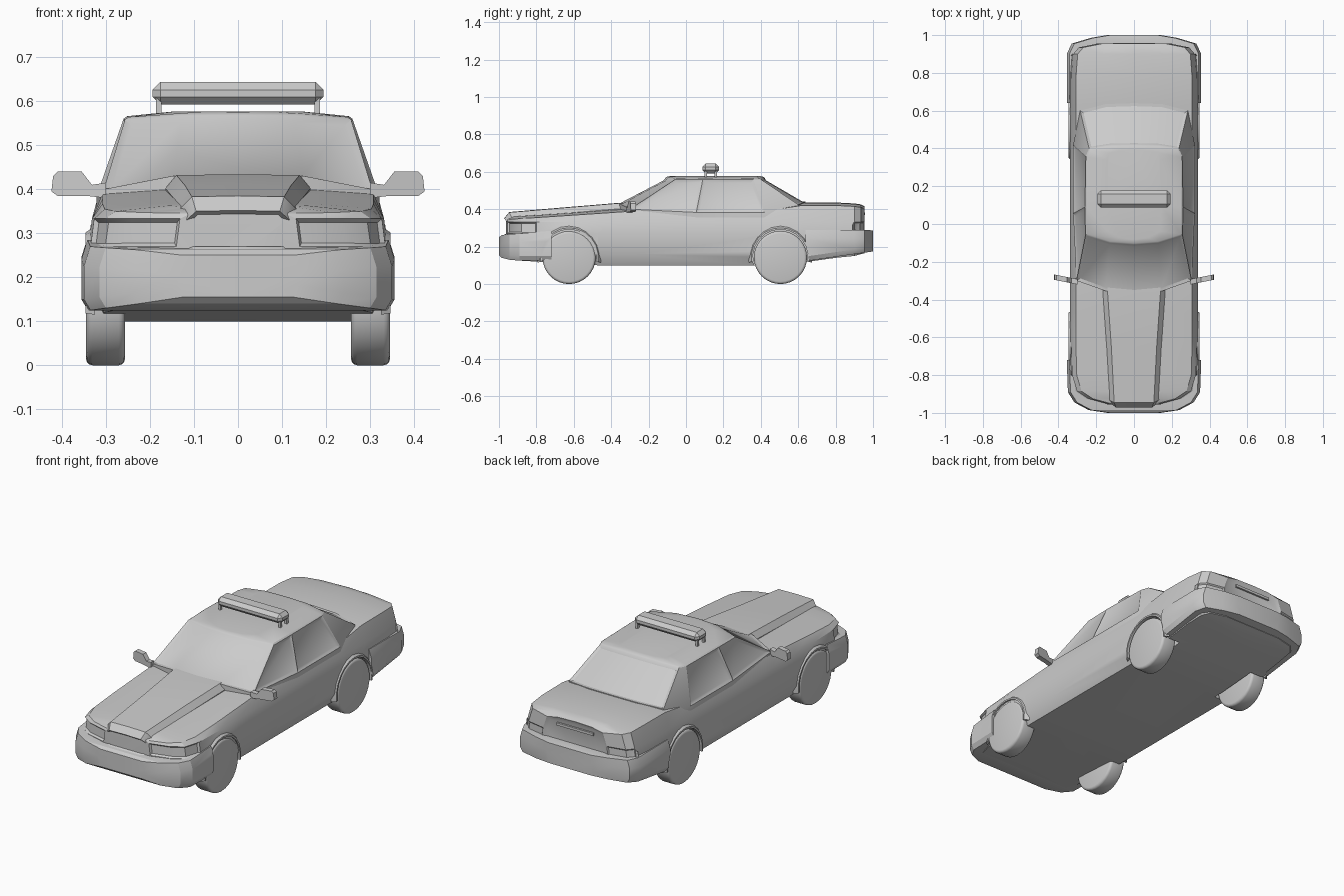
import bpy, bmesh, math

cube = bpy.data.objects.get("Cube")
if cube:
    bpy.data.objects.remove(cube, do_unlink=True)

paint = bpy.data.materials.new("light_grey")
paint.use_nodes = True
GREY = (0.6, 0.6, 0.6, 1)
paint.diffuse_color = GREY
paint.node_tree.nodes["Principled BSDF"].inputs["Base Color"].default_value = GREY


def finish(obj, angle=28):
    """Shade an object smooth with sharp edges kept."""
    bpy.ops.object.select_all(action='DESELECT')
    obj.select_set(True)
    bpy.context.view_layer.objects.active = obj
    bpy.ops.object.shade_smooth_by_angle(angle=math.radians(angle))


def add_object(name, bm):
    bmesh.ops.recalc_face_normals(bm, faces=bm.faces)
    mesh = bpy.data.meshes.new(name)
    bm.to_mesh(mesh)
    bm.free()
    mesh.materials.append(paint)
    obj = bpy.data.objects.new(name, mesh)
    bpy.context.collection.objects.link(obj)
    return obj


def mirrored(half):
    """Close a half outline, whose ends lie on x = 0, into a full ring."""
    return half + [(-x, y, z) for x, y, z in reversed(half[1:-1])]


def loft(name, rings, insets=()):
    """Skin rings of equal length; insets are (rule, width, depth, joined)."""
    bm = bmesh.new()
    rows = [[bm.verts.new(p) for p in ring] for ring in rings]
    n = len(rows[0])
    for a, b in zip(rows, rows[1:]):
        for i in range(n):
            j = (i + 1) % n
            bm.faces.new((a[i], a[j], b[j], b[i]))
    bm.faces.new(rows[0])
    bm.faces.new(rows[-1])
    bmesh.ops.recalc_face_normals(bm, faces=bm.faces)
    for rule, width, depth, joined in insets:
        faces = [f for f in bm.faces if rule(f.calc_center_median(), f.normal)]
        if joined:
            bmesh.ops.inset_region(bm, faces=faces, thickness=width, depth=depth,
                                   use_even_offset=True)
        else:
            bmesh.ops.inset_individual(bm, faces=faces, thickness=width, depth=depth,
                                       use_even_offset=True)
    return add_object(name, bm)


def cylinder(name, x, y, z, radius, depth, bevel=0.0, segments=32):
    bm = bmesh.new()
    bmesh.ops.create_cone(bm, cap_ends=True, segments=segments, radius1=radius,
                          radius2=radius, depth=depth)
    if bevel:
        rims = [e for e in bm.edges if abs(e.verts[0].co.z - e.verts[1].co.z) < 0.001]
        bmesh.ops.bevel(bm, geom=rims, offset=bevel, segments=3, affect='EDGES', profile=0.5)
    for v in bm.verts:
        v.co = (v.co.z + x, v.co.x + y, v.co.y + z)
    return add_object(name, bm)


def box(name, centre, size, bevel=0.0):
    bm = bmesh.new()
    bmesh.ops.create_cube(bm, size=1)
    for v in bm.verts:
        v.co = [c + s * k for c, s, k in zip(centre, size, v.co)]
    if bevel:
        bmesh.ops.bevel(bm, geom=bm.edges[:], offset=bevel, segments=1, affect='EDGES')
    return add_object(name, bm)


# Lower body: y, half width, floor height, shoulder height
stations = [(-.955, .14, .14, .345), (-.925, .25, .13, .347), (-.885, .31, .125, .35),
            (-.80, .335, .12, .355), (-.62, .34, .11, .367), (-.47, .34, .10, .377),
            (-.28, .34, .10, .39), (.42, .34, .10, .39), (.62, .34, .115, .42),
            (.80, .338, .14, .42), (.90, .33, .15, .415), (.935, .30, .16, .41),
            (.955, .20, .165, .40)]


def body_ring(y, w, low, top):
    return mirrored([(0, y, low), (w - .03, y, low), (w, y, low + .06), (w, y, .27),
                     (w - .008, y, .333), (w - .032, y, top),
                     (w * .5, y, top + .013), (0, y, top + .016)])


body = loft("body", [body_ring(*s) for s in stations], [
    (lambda c, n: c.y < -.82 and .28 < c.z < .333 and abs(c.x) > .16, .008, -.01, True),
    (lambda c, n: c.y > .86 and .28 < c.z < .333 and abs(c.x) > .2, .006, -.006, True),
    (lambda c, n: n.y > .99, .02, -.008, True)])

# Bumpers: y, half width, bottom, top


def bumper_ring(y, w, low, top):
    return mirrored([(0, y, low), (w - .015, y, low), (w, y, low + .025),
                     (w, y, top - .045), (w - .014, y, top), (0, y, top)])


front_bumper = loft("front_bumper", [bumper_ring(*s) for s in [
    (-1, .14, .155, .25), (-.985, .24, .14, .262), (-.945, .315, .13, .267),
    (-.89, .35, .125, .27), (-.72, .356, .125, .285)]])
rear_bumper = loft("rear_bumper", [bumper_ring(*s) for s in [
    (.64, .354, .122, .29), (.90, .356, .16, .29), (.955, .33, .168, .29),
    (.985, .23, .172, .288), (1, .14, .175, .285)]])

# Raised bonnet centre running down into the grille


def bonnet_ring(y, inner, outer, top, back):
    return mirrored([(0, y, .262), (inner, y, .262), (outer, y + back, .262),
                     (outer, y + back, top - .03), (inner, y, top), (0, y, top + .002)])


bonnet = loft("bonnet_and_grille", [bonnet_ring(*s) for s in [
    (-.972, .095, .128, .35, .025), (-.945, .105, .135, .383, .015),
    (-.65, .12, .145, .408, 0), (-.36, .14, .165, .432, 0), (-.31, .14, .165, .432, 0)]],
    [(lambda c, n: n.y < -.9 and abs(c.x) < .01, .008, -.01, True)])

# Cabin with recessed glass
sill = [(0, -.37, .432), (.15, -.355, .43), (.305, -.30, .40), (.322, .055, .383),
        (.322, .42, .383), (.285, .60, .425), (.15, .635, .438), (0, .64, .44)]
eave = [(0, -.11, .568), (.13, -.10, .567), (.257, -.06, .558), (.26, .09, .56),
        (.255, .36, .558), (.238, .40, .56), (.13, .417, .567), (0, .42, .568)]
root = [(x, y, .34) for x, y, z in sill]
rim = [(x * .97, .16 + (y - .16) * .97, z + .006) for x, y, z in eave]
crown = [(x * .55, .16 + (y - .16) * .9, .577) for x, y, z in eave]


def glass_height(c):
    return .44 < c.z < .54


cabin = loft("cabin", [mirrored(r) for r in (root, sill, eave, rim, crown)], [
    (lambda c, n: glass_height(c) and n.y < -.4, .016, -.008, True),
    (lambda c, n: glass_height(c) and n.y > .4 and abs(c.x) < .24, .014, -.008, True),
    (lambda c, n: glass_height(c) and abs(n.x) > .8 and c.y < .3, .016, -.008, False)])

# Wheel arches cut through the shell
AXLES = {"front": -.625, "rear": .505}
for axle, y in AXLES.items():
    for side in (-1, 1):
        cutter = cylinder("arch_cutter", side * .36, y, .145, .149, .24)
        cutter.hide_render = True
        for part in (body, front_bumper, rear_bumper):
            mod = part.modifiers.new("arch", 'BOOLEAN')
            mod.operation = 'DIFFERENCE'
            mod.solver = 'EXACT'
            mod.object = cutter
            bpy.context.view_layer.objects.active = part
            bpy.ops.object.modifier_apply(modifier=mod.name)
        bpy.data.objects.remove(cutter, do_unlink=True)

for part in (body, front_bumper, rear_bumper, bonnet, cabin):
    finish(part)

# Wheels and arch lips
for axle, y in AXLES.items():
    for side, label in ((1, "left"), (-1, "right")):
        finish(cylinder(f"{axle}_{label}_wheel", side * .301, y, .142, .142, .088, .014), 40)
        lip = []
        for k in range(13):
            a = math.radians(-10 + 200 * k / 12)
            lip.append([(side * x, y + r * math.cos(a), .145 + r * math.sin(a))
                        for x, r in ((.325, .147), (.347, .147), (.347, .156), (.325, .172))])
        finish(loft(f"{axle}_{label}_arch_lip", lip))

# Door mirrors
mirror_outline = [(.30, .38), (.345, .385), (.41, .385), (.424, .395), (.42, .43),
                  (.41, .44), (.355, .44), (.332, .41), (.30, .415)]
for side, label in ((1, "left"), (-1, "right")):
    rings = [[(side * x, -.32 + d + (x - .3) * .2, z) for x, z in mirror_outline]
             for d in (0, .028)]
    finish(loft(f"{label}_mirror", rings))

# Roof light bar on four feet
finish(box("light_bar", (0, .132, .618), (.388, .09, .052), .018), 20)
for side, label in ((1, "left"), (-1, "right")):
    for y, end in ((.105, "front"), (.16, "rear")):
        box(f"{end}_{label}_bar_foot", (side * .18, y, .585), (.012, .014, .05))

# Boot lid handle strip
box("boot_handle", (0, .951, .375), (.22, .012, .014))
